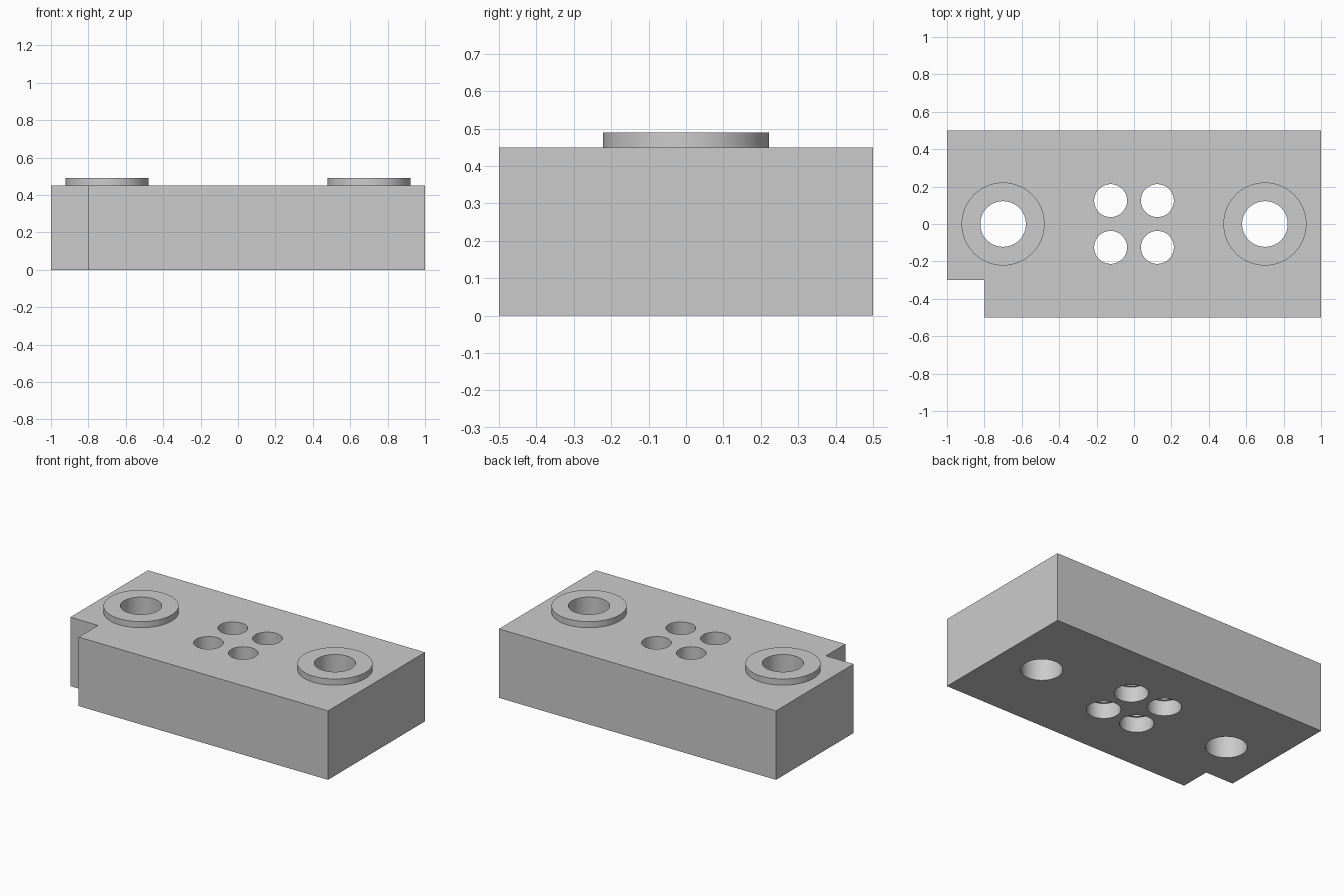
import bpy, bmesh, math

cube = bpy.data.objects.get("Cube")
if cube:
    bpy.data.objects.remove(cube, do_unlink=True)

HEIGHT, BOSS_TOP, STEP = 0.45, 0.49, 0.10
BOSS_X, BOSS_R, BORE_R = 0.70, 0.222, 0.122
HOLE_POS, HOLE_R, COUNTERBORE_R = 0.125, 0.088, 0.10

grey = bpy.data.materials.new("plain grey")
grey.use_nodes = True
colour = (0.6, 0.6, 0.6, 1)
grey.diffuse_color = colour
grey.node_tree.nodes["Principled BSDF"].inputs["Base Color"].default_value = colour


def prism(name, outline, z0, z1):
    """Extrude a closed outline from z0 up to z1."""
    bm = bmesh.new()
    base = bm.faces.new([bm.verts.new((x, y, z0)) for x, y in outline])
    top = bmesh.ops.extrude_face_region(bm, geom=[base])["geom"]
    verts = [v for v in top if isinstance(v, bmesh.types.BMVert)]
    bmesh.ops.translate(bm, verts=verts, vec=(0, 0, z1 - z0))
    bmesh.ops.recalc_face_normals(bm, faces=bm.faces)
    mesh = bpy.data.meshes.new(name)
    bm.to_mesh(mesh)
    bm.free()
    mesh.materials.append(grey)
    obj = bpy.data.objects.new(name, mesh)
    bpy.context.collection.objects.link(obj)
    return obj


def circle(cx, cy, r, n=64):
    return [(cx + r * math.cos(math.tau * i / n), cy + r * math.sin(math.tau * i / n))
            for i in range(n)]


def combine(target, tool, operation):
    """Apply a boolean and discard the tool."""
    mod = target.modifiers.new(operation.lower(), "BOOLEAN")
    mod.operation, mod.object, mod.solver = operation, tool, "EXACT"
    bpy.ops.object.select_all(action="DESELECT")
    bpy.context.view_layer.objects.active = target
    target.select_set(True)
    bpy.ops.object.modifier_apply(modifier=mod.name)
    bpy.data.objects.remove(tool, do_unlink=True)


# Block with one notched corner
block = prism("block", [(-0.8, -0.5), (1, -0.5), (1, 0.5), (-1, 0.5), (-1, -0.3), (-0.8, -0.3)],
              0, HEIGHT)

# Raised bosses with through bores
for side in (-1, 1):
    x = side * BOSS_X
    combine(block, prism("boss", circle(x, 0, BOSS_R), HEIGHT - 0.1, BOSS_TOP), "UNION")
    combine(block, prism("bore_cutter", circle(x, 0, BORE_R), -0.1, BOSS_TOP + 0.1), "DIFFERENCE")

# Four small holes, widened from below
for sx in (-1, 1):
    for sy in (-1, 1):
        x, y = sx * HOLE_POS, sy * HOLE_POS
        combine(block, prism("hole_cutter", circle(x, y, HOLE_R), -0.1, HEIGHT + 0.1), "DIFFERENCE")
        combine(block, prism("step_cutter", circle(x, y, COUNTERBORE_R), -0.1, STEP), "DIFFERENCE")

bpy.ops.object.shade_smooth_by_angle(angle=math.radians(30))
